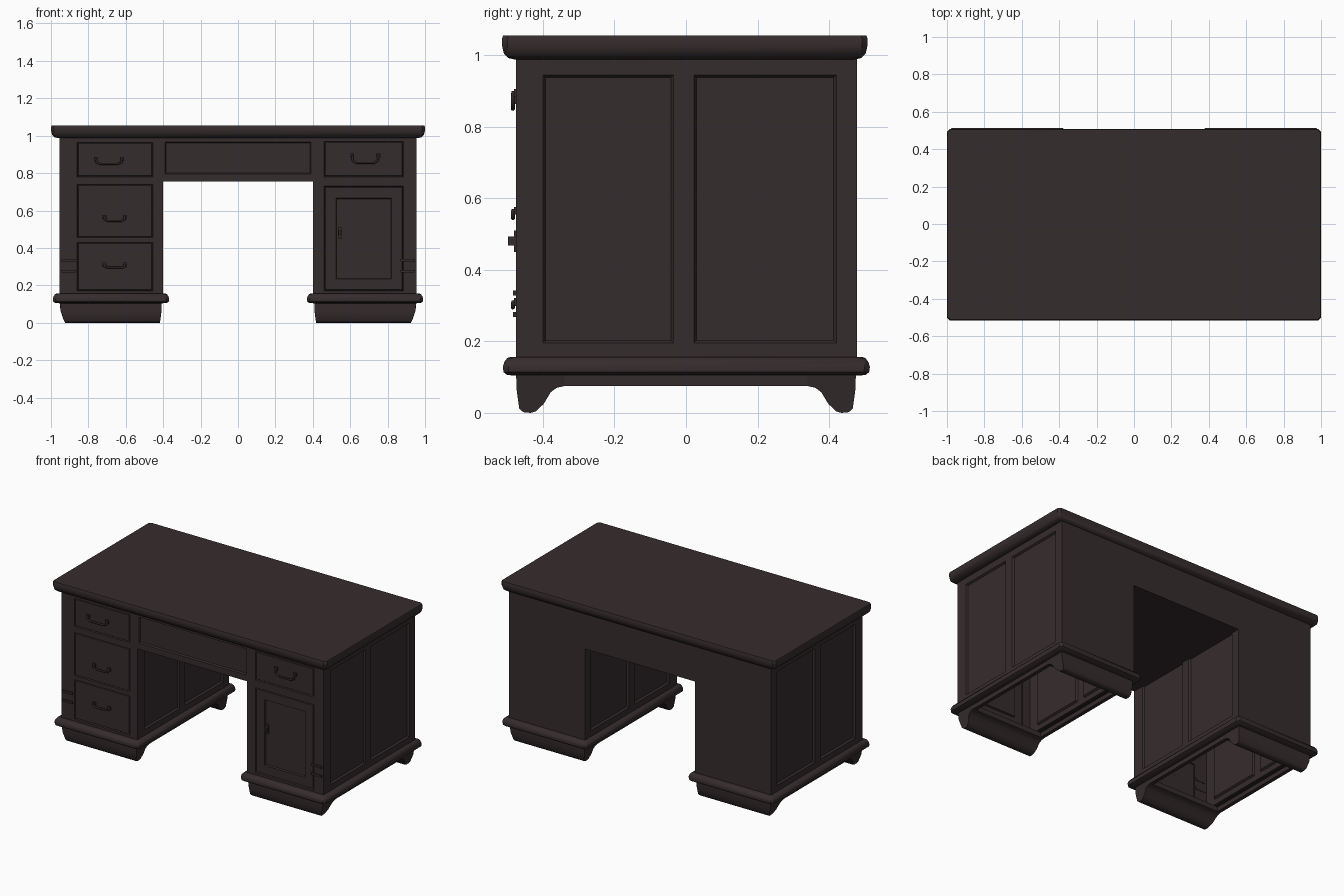
import bpy, bmesh, math
from mathutils import Vector as V

if "Cube" in bpy.data.objects:
    bpy.data.objects.remove(bpy.data.objects["Cube"])

wood = bpy.data.materials.new("dark brown wood")
wood.diffuse_color = (0.036, 0.025, 0.026, 1)
wood.use_nodes = True
wood.node_tree.nodes["Principled BSDF"].inputs["Base Color"].default_value = wood.diffuse_color

X, Y, Z = V((1, 0, 0)), V((0, 1, 0)), V((0, 0, 1))
FRONT, BACK, OUT, IN = -0.475, 0.478, 0.955, 0.40   # cabinet faces


def finish(bm, name, fix=True, smooth=False):
    if fix:
        bmesh.ops.recalc_face_normals(bm, faces=bm.faces[:])
    me = bpy.data.meshes.new(name)
    bm.to_mesh(me)
    bm.free()
    ob = bpy.data.objects.new(name, me)
    me.materials.append(wood)
    bpy.context.collection.objects.link(ob)
    if smooth:
        bpy.ops.object.select_all(action='DESELECT')
        ob.select_set(True)
        bpy.context.view_layer.objects.active = ob
        bpy.ops.object.shade_smooth_by_angle(angle=math.radians(40))
    return ob


def wall(name, origin, u, v, us, vs, cells):
    """Sheet cut along us and vs; cells maps (column, row) to inset steps."""
    bm = bmesh.new()
    g = [[bm.verts.new(origin + u * a + v * b) for b in vs] for a in us]
    todo = []
    for i in range(len(us) - 1):
        for j in range(len(vs) - 1):
            f = bm.faces.new((g[i][j], g[i+1][j], g[i+1][j+1], g[i][j+1]))
            if (i, j) in cells:
                todo.append((f, cells[(i, j)]))
    bm.normal_update()
    for f, steps in todo:
        for thick, depth in steps:
            bmesh.ops.inset_individual(bm, faces=[f], thickness=thick, depth=depth)
            bm.normal_update()
    return finish(bm, name, fix=False)


def loft(name, x0, x1, y0, y1, prof, cap, cut=0.015):
    """Stack of chamfered rectangles; prof lists (inset, z)."""
    bm = bmesh.new()
    rings = []
    for d, z in prof:
        a, b, c, e = x0 + d, x1 - d, y0 + d, y1 - d
        pts = [(a+cut, c), (b-cut, c), (b, c+cut), (b, e-cut),
               (b-cut, e), (a+cut, e), (a, e-cut), (a, c+cut)]
        rings.append([bm.verts.new((p[0], p[1], z)) for p in pts])
    for r, s in zip(rings, rings[1:]):
        for k in range(8):
            bm.faces.new((r[k], r[(k+1) % 8], s[(k+1) % 8], s[k]))
    if cap:
        bm.faces.new(rings[0])
        bm.faces.new(rings[-1])
    return finish(bm, name, smooth=True)


def prism(name, prof, xa, xb):
    """Extrude a y-z profile between xa(z) and xb(z)."""
    bm = bmesh.new()
    A = [bm.verts.new((xa(z), y, z)) for y, z in prof]
    B = [bm.verts.new((xb(z), y, z)) for y, z in prof]
    n = len(prof)
    for k in range(n):
        bm.faces.new((A[k], A[(k+1) % n], B[(k+1) % n], B[k]))
    bm.faces.new(A)
    bm.faces.new(B)
    return finish(bm, name, smooth=True)


def box(name, x0, x1, y0, y1, z0, z1):
    return prism(name, [(y0, z0), (y1, z0), (y1, z1), (y0, z1)],
                 lambda z: x0, lambda z: x1)


def handle(name, x, z, w, drop):
    """Bail pull on two small posts."""
    cu = bpy.data.curves.new(name, 'CURVE')
    cu.dimensions = '3D'
    cu.bevel_depth, cu.bevel_resolution = 0.006, 2
    pts = [(-w, FRONT + 0.004, 0), (-w, FRONT - 0.009, 0),
           (-w * .95, FRONT - 0.009, -drop * .7), (-w * .7, FRONT - 0.009, -drop),
           (w * .7, FRONT - 0.009, -drop), (w * .95, FRONT - 0.009, -drop * .7),
           (w, FRONT - 0.009, 0), (w, FRONT + 0.004, 0)]
    sp = cu.splines.new('POLY')
    sp.points.add(len(pts) - 1)
    for p, q in zip(sp.points, pts):
        p.co = (x + q[0], q[1], z + q[2], 1)
    cu.materials.append(wood)
    ob = bpy.data.objects.new(name, cu)
    bpy.context.collection.objects.link(ob)
    bpy.ops.object.select_all(action='DESELECT')
    ob.select_set(True)
    bpy.context.view_layer.objects.active = ob
    bpy.ops.object.convert(target='MESH')
    for k in (-w, w):
        box(name + "_post", x+k-.011, x+k+.011, FRONT-.006, FRONT+.004, z-.011, z+.011)


# desk top
loft("desk_top", -1, 1, -0.515, 0.508,
     [(0.035, 0.988), (0.018, 0.992), (0.006, 1.004), (0.001, 1.025),
      (0, 1.045), (0.004, 1.055)], True)

# cabinet fronts
drawer = [(0.005, -0.008), (0.005, 0.005)]
door = [(0.005, -0.008), (0.005, 0.006), (0.08, 0), (0.006, -0.010)]
wall("left_drawer_front", Y * FRONT, X, Z, [-OUT, -0.86, -0.455, -IN],
     [0.15, 0.17, 0.43, 0.455, 0.74, 0.78, 0.965, 0.99],
     {(1, 1): drawer, (1, 3): drawer, (1, 5): drawer})
wall("right_door_front", Y * FRONT, X, Z, [IN, 0.46, 0.885, OUT],
     [0.15, 0.17, 0.73, 0.78, 0.97, 0.99], {(1, 1): door, (1, 3): drawer})
wall("centre_drawer_front", Y * FRONT, X, Z, [-IN, -0.39, 0.39, IN],
     [0.755, 0.795, 0.967, 0.99], {(1, 1): [(0.008, -0.010)]})
wall("kneehole_ceiling", Z * 0.755, X, -Y, [-IN - 0.012, IN + 0.012], [-BACK, -FRONT], {})

# backs
for name, a, b, z in (("left_back", -OUT, -IN, 0.15), ("right_back", IN, OUT, 0.15),
                      ("centre_back", -IN, IN, 0.755)):
    wall(name, Y * BACK, -X, Z, [-b, -a], [z, 0.99], {})

# panelled cabinet sides, outer and kneehole
panel = [(0.010, -0.012)]
ycuts = [FRONT, -0.40, -0.035, 0.022, 0.42, BACK]
zcuts = [0.15, 0.195, 0.945, 0.99]
for name, x, d in (("right_outer_side", OUT, 1), ("left_inner_side", -IN, 1),
                   ("left_outer_side", -OUT, -1), ("right_inner_side", IN, -1)):
    us = ycuts if d > 0 else [-y for y in reversed(ycuts)]
    wall(name, X * x, Y * d, Z, us, zcuts, {(1, 1): panel, (3, 1): panel})

# base mouldings, bracket feet and side rails
foot = [(0.475, 0.108), (0.473, 0.06), (0.466, 0.012), (0.455, 0.002), (0.435, 0),
        (0.42, 0.004), (0.398, 0.025), (0.378, 0.058), (0.362, 0.07),
        (0.34, 0.075), (0.34, 0.108)]
for s, side in ((-1, "left"), (1, "right")):
    xs = sorted((s * 0.99, s * 0.368))
    loft(side + "_base_moulding", xs[0], xs[1], -0.512, 0.514,
         [(0.075, 0.104), (0.035, 0.104), (0.012, 0.106), (0.002, 0.114),
          (0, 0.128), (0.004, 0.142), (0.012, 0.153), (0.02, 0.156), (0.038, 0.156)], False)
    outer = lambda z, s=s: s * (0.952 - 2.8 * max(0, 0.1 - z) ** 2)
    inner = lambda z, s=s: s * (0.408 + 1.0 * max(0, 0.1 - z) ** 2)
    for m, end in ((-1, "front"), (1, "back")):
        prism(f"{side}_{end}_foot", [(m * y, z) for y, z in foot], inner, outer)
    for x, edge in ((0.937, "outer"), (0.421, "inner")):
        box(f"{side}_{edge}_rail", s * (x - .012), s * (x + .012), -0.35, 0.35, 0.075, 0.108)

# handles
handle("top_left_handle", -0.69, 0.875, 0.07, 0.025)
handle("top_right_handle", 0.68, 0.895, 0.07, 0.04)
handle("middle_left_handle", -0.66, 0.565, 0.055, 0.02)
handle("bottom_left_handle", -0.66, 0.31, 0.055, 0.015)

# door knob and hinges
box("door_knob_plate", 0.534, 0.556, FRONT - 0.006, FRONT + 0.004, 0.45, 0.51)
box("door_knob", 0.538, 0.552, FRONT - 0.022, FRONT, 0.468, 0.493)
for s, side in ((-1, "left"), (1, "right")):
    for z in (0.275, 0.335):
        xs = sorted((s * 0.87, s * 0.945))
        box(side + "_hinge", xs[0], xs[1], FRONT - 0.009, FRONT + 0.003, z - 0.007, z + 0.007)
